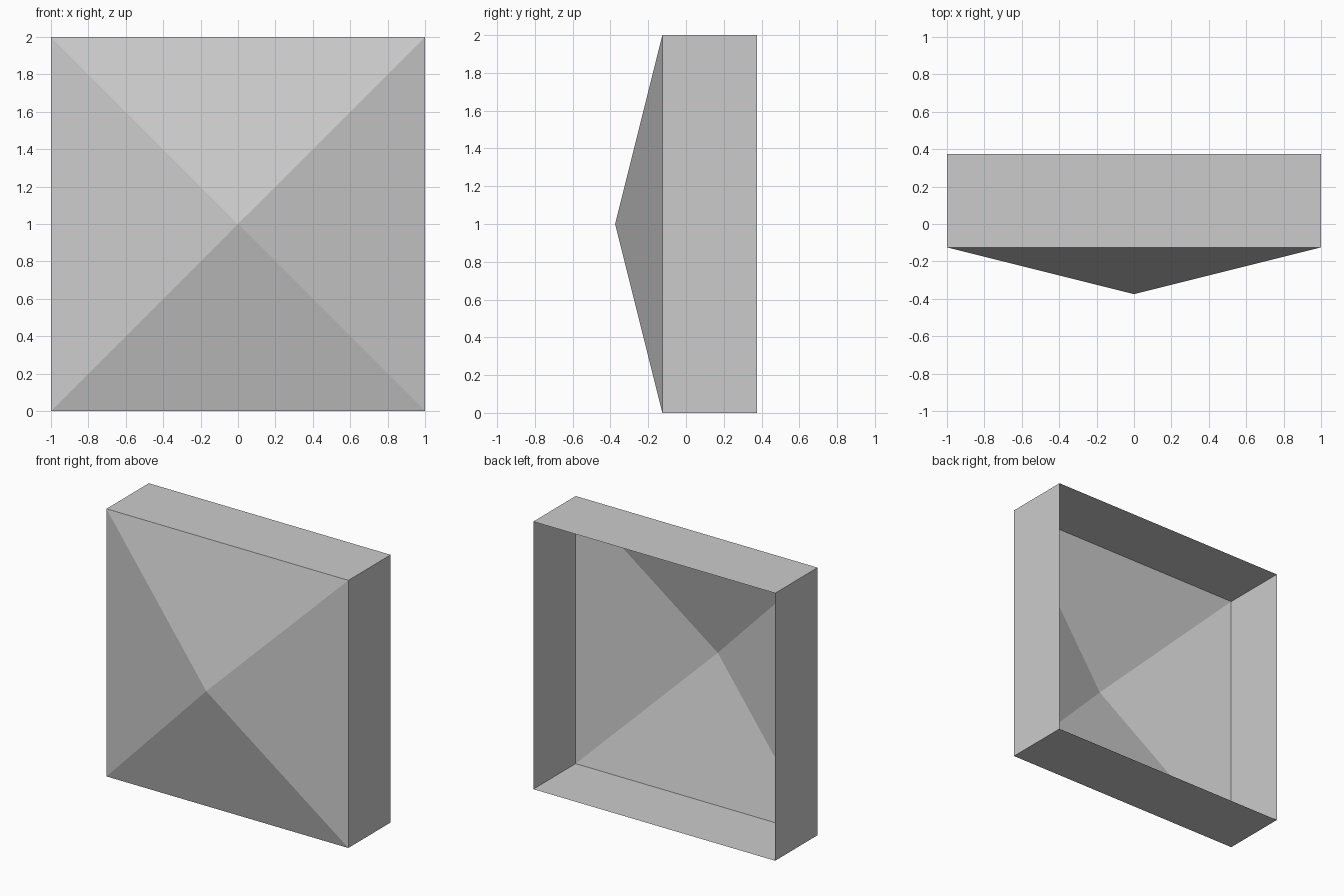
import bpy
import bmesh

cube = bpy.data.objects.get("Cube")
if cube:
    bpy.data.objects.remove(cube, do_unlink=True)

HALF = 1.0
APEX_Y, RIM_Y, BACK_Y = -0.375, -0.125, 0.375

# Plain grey material
grey = bpy.data.materials.new("plain grey")
grey.use_nodes = True
colour = (0.6, 0.6, 0.6, 1.0)
grey.diffuse_color = colour
grey.node_tree.nodes["Principled BSDF"].inputs["Base Color"].default_value = colour

# Open-backed square shell closed by a shallow pyramid at the front
bm = bmesh.new()
corners = [(-1, -1), (1, -1), (1, 1), (-1, 1)]


def ring(y):
    return [bm.verts.new((x * HALF, y, HALF + z * HALF)) for x, z in corners]


rim, back = ring(RIM_Y), ring(BACK_Y)
apex = bm.verts.new((0, APEX_Y, HALF))
for i in range(4):
    j = (i + 1) % 4
    bm.faces.new((rim[i], rim[j], apex))
    bm.faces.new((rim[j], rim[i], back[i], back[j]))

mesh = bpy.data.meshes.new("pyramid_front_shell")
bm.to_mesh(mesh)
bm.free()
mesh.materials.append(grey)
shell = bpy.data.objects.new("pyramid_front_shell", mesh)
bpy.context.collection.objects.link(shell)
